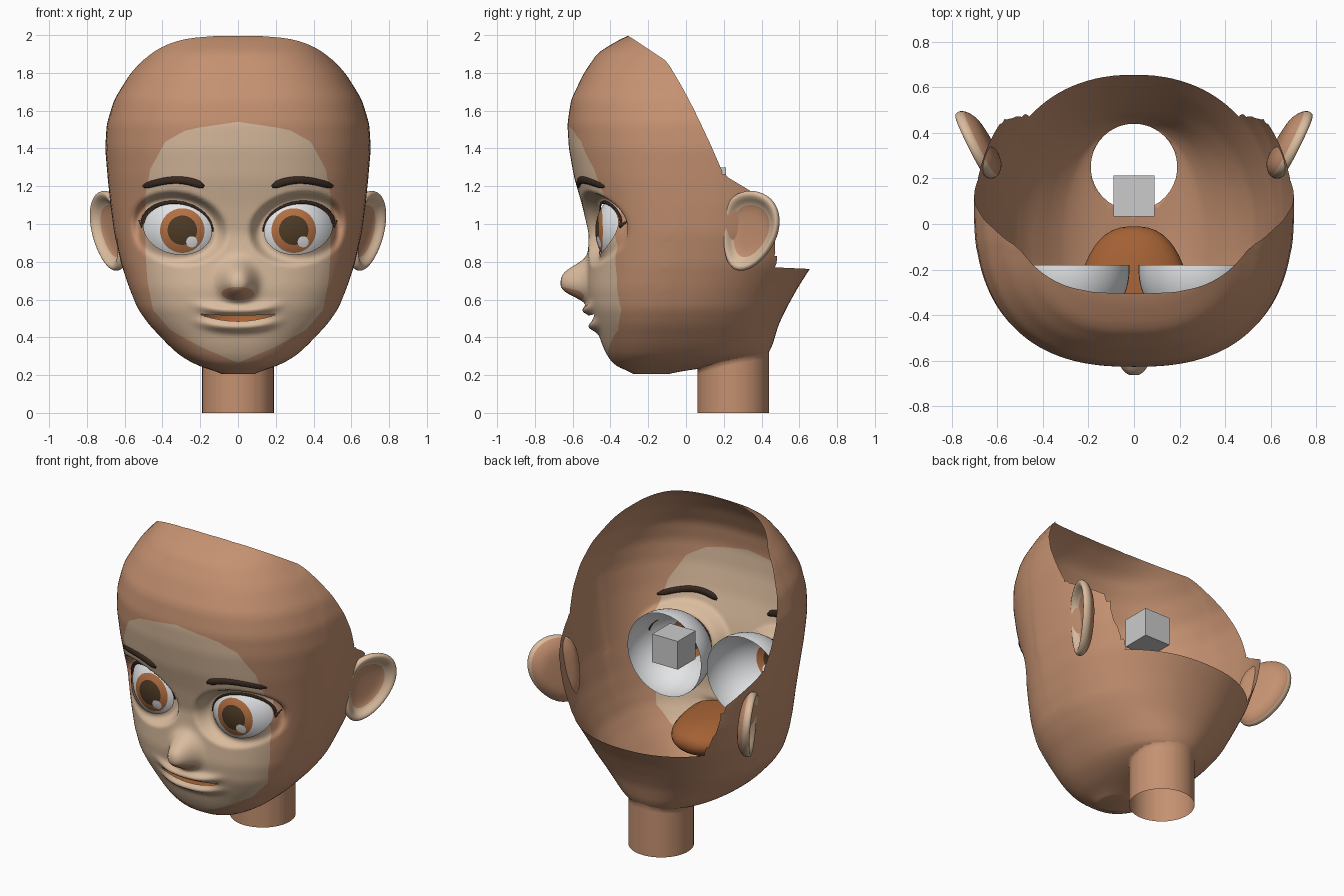
import bpy, bmesh, math
from mathutils import Vector
from mathutils.bvhtree import BVHTree

if "Cube" in bpy.data.objects:
    bpy.data.objects.remove(bpy.data.objects["Cube"])


def material(name, r, g, b):
    m = bpy.data.materials.new(name)
    m.diffuse_color = (r, g, b, 1)
    m.use_nodes = True
    m.node_tree.nodes["Principled BSDF"].inputs["Base Color"].default_value = m.diffuse_color
    return m


SKIN = material("brown_skin", .56, .285, .165)
PALE = material("pale_skin", .70, .50, .34)
WHITE = material("eye_white", .84, .85, .87)
IRIS = material("iris_orange", .45, .16, .055)
PUPIL = material("pupil_brown", .075, .042, .018)
HAIR = material("brow_brown", .04, .022, .014)
MOUTH = material("mouth_brown", .37, .12, .035)
GREY = material("grey", .6, .6, .6)


def finish(name, bm, mats, smooth=True):
    bmesh.ops.recalc_face_normals(bm, faces=bm.faces)
    for f in bm.faces:
        f.smooth = smooth
    me = bpy.data.meshes.new(name)
    bm.to_mesh(me)
    bm.free()
    for m in mats:
        me.materials.append(m)
    ob = bpy.data.objects.new(name, me)
    bpy.context.collection.objects.link(ob)
    return ob


def lerp(table, t):
    """Linear lookup in rows (t, a, b, ...)."""
    t = min(max(t, table[0][0]), table[-1][0])
    for p, q in zip(table, table[1:]):
        if t <= q[0]:
            k = (t - p[0]) / (q[0] - p[0])
            return [a + (b - a) * k for a, b in zip(p[1:], q[1:])]


def loft(bm, rings, cap0=True, cap1=True):
    """Skin closed rings of points; returns the faces of each band."""
    vs = [[bm.verts.new(p) for p in r] for r in rings]
    n = len(vs[0])
    bands = [[bm.faces.new((a[i], a[(i + 1) % n], b[(i + 1) % n], b[i])) for i in range(n)]
             for a, b in zip(vs, vs[1:])]
    if cap0:
        bm.faces.new(vs[0])
    if cap1:
        bm.faces.new(vs[-1])
    return bands


def cut(bm, f):
    """Cut the line f = 0 into the mesh."""
    new = []
    for e in list(bm.edges):
        a, b = f(e.verts[0].co), f(e.verts[1].co)
        if a * b < 0:
            new.append(bmesh.utils.edge_split(e, e.verts[0], a / (a - b))[1])
    bmesh.ops.connect_verts(bm, verts=new)


def delete_where(bm, f):
    bad = [x for x in bm.faces if f(x.calc_center_median()) < 0]
    bmesh.ops.delete(bm, geom=bad, context='FACES')


# ---- regions on the head (negative = inside) ----
EX, EY, EZ = .28, -.20, .965          # eyeball centre
MASK = [(0, -.6), (.265, 0), (.35, .2), (.44, .36), (.545, .45), (.7, .48), (.86, .49), (1.15, .49),
        (1.29, .465), (1.435, .385), (1.5, .27), (1.53, .08), (1.54, 0), (2.1, -3)]
RIM = [(-.31, 2.0), (-.1, 1.86), (0, 1.69), (.1, 1.49), (.2, 1.26), (.35, 1.17), (.45, 1.1),
       (.48, .77), (.7, .76)]


def f_mask(p):
    return max(abs(p.x) - lerp(MASK, p.z)[0], p.y)


def f_nose(p):
    return (p.x / .088) ** 2 + ((p.z - .632) / .036) ** 2 - 1 if p.y < -.3 else 1


def f_eye(p):
    if p.y > -.1:
        return 1
    u = (abs(p.x) - .32) / .18
    return u * u + ((p.z - .975 - .015 * u) / .135) ** 2 - 1


def lip_z(x):
    return .5 + .55 * x * x


def f_mouth(p):
    return abs(p.z - lip_z(p.x)) - .015 * (1 - (p.x / .21) ** 2) if p.y < -.2 else 1


def f_neck(p):
    return math.hypot(p.x, p.y - .25) - .19 if p.z < .55 else 1


def f_open(p):
    return lerp(RIM, p.y)[0] - p.z


def eye_y(x, z):
    d = ((abs(x) - EX) ** 2 + (z - EZ) ** 2) / .26 ** 2
    return EY - .28 * math.sqrt(max(1 - d, .06))


# ---- head shell: rows of z, half width, widest y, front y, back y ----
ROWS = [(.205, .05, -.2, -.25, -.15), (.225, .15, -.18, -.33, 0), (.25, .21, -.15, -.375, .2),
        (.29, .29, -.13, -.41, .42), (.35, .36, -.11, -.44, .455), (.466, .47, -.08, -.48, .49),
        (.55, .53, -.05, -.51, .53), (.66, .575, -.02, -.525, .59), (.785, .617, .02, -.52, .67),
        (.95, .655, .05, -.515, .73), (1.1, .675, .07, -.55, .75), (1.245, .69, .08, -.592, .76),
        (1.4, .703, .09, -.62, .75), (1.53, .695, .09, -.628, .71), (1.66, .655, .07, -.608, .64),
        (1.8, .57, .05, -.54, .5), (1.91, .47, .03, -.465, .36), (2.0, .38, .02, -.31, .2),
        (2.03, .3, .02, -.2, .15)]
rings = []
NR, NC = 150, 160
for i in range(NR + 1):
    z = .205 + 1.82 * (i / NR) ** 1.3
    w, yc, yf, yb = [sum(v) / 5 for v in zip(*(lerp(ROWS, z + d * .012) for d in (-2, -1, 0, 1, 2)))]
    ring = []
    for j in range(NC):
        t = 2 * j / NC - 1
        th = math.copysign(math.pi * (.4 * abs(t) + .6 * t * t), t)
        c, s = math.cos(th), math.sin(th)
        e = 2 / 2.5 if c > 0 else 2 / 2.2
        x = math.copysign(w * abs(s) ** e, s)
        y = yc + (yf - yc if c > 0 else yc - yb) * math.copysign(abs(c) ** e, c)
        if c > 0:
            # nose ball, lips, then lids that hug the eyeballs
            r = math.hypot(x, (z - .69) * (1 if z < .69 else .85))
            y -= .14 * math.exp(-(r / .088) ** 3)
            lx = math.exp(-(x / .19) ** 4)
            dz = z - lip_z(x)
            y -= lx * (.042 * math.exp(-((dz - .04) / .026) ** 2) + .04 * math.exp(-((dz + .045) / .026) ** 2))
            g = f_eye(Vector((x, y, z)))
            if g < 1.2:
                k = min(max(g / 1.2, 0), 1)
                k = k * k * (3 - 2 * k)
                y = (eye_y(x, z) - .014) * (1 - k) + y * k
        ring.append((x, y, z))
    rings.append(ring)
bm = bmesh.new()
loft(bm, rings, True, False)
for f in (f_open, f_neck, f_eye, f_mouth):
    cut(bm, f)
    delete_where(bm, f)
for f in (f_mask, f_nose):
    cut(bm, f)
for f in bm.faces:
    c = f.calc_center_median()
    f.material_index = int(f_mask(c) < 0 and f_nose(c) > 0)
# neck pulled down from the round hole under the head
loop = [e for e in bm.edges if e.is_boundary and all(abs(f_neck(v.co)) < .006 for v in e.verts)]
for drop in (True, False):
    geom = bmesh.ops.extrude_edge_only(bm, edges=loop)["geom"]
    for v in (g for g in geom if isinstance(g, bmesh.types.BMVert)):
        v.co.z = v.co.z - .03 if drop else 0
    loop = [g for g in geom if isinstance(g, bmesh.types.BMEdge)]
surface = BVHTree.FromBMesh(bm)
finish("head", bm, [SKIN, PALE])


# ---- brows and lashes: tapered strands lying on the face ----
def strand(name, pts, mat, side):
    ps = []
    for x, z, r in pts:
        hit = surface.ray_cast(Vector((side * x, -2, z)), Vector((0, 1, 0)))[0]
        y = hit.y if hit and hit.y < -.2 else eye_y(x, z) - .014
        ps.append((Vector((side * x, y, z)), r))
    rings = []
    for i, (p, r) in enumerate(ps):
        t = ps[min(i + 1, len(ps) - 1)][0] - ps[max(i - 1, 0)][0]
        n = Vector((-t.z, 0, t.x)).normalized()
        rings.append([p + n * r * math.cos(a) + Vector((0, .6 * r * math.sin(a), 0))
                      for a in (k * math.pi / 5 for k in range(10))])
    b = bmesh.new()
    loft(b, rings)
    finish(name, b, [mat])


EAR = [(.21, 1.10), (.27, 1.165), (.36, 1.18), (.455, 1.14), (.5, 1.04), (.48, .92), (.41, .815),
       (.33, .755), (.25, .75), (.205, .83), (.2, .96)]
# ear rings: scale, outward offset
EAR_RINGS = [(.55, -.07), (.8, -.055), (1.0, -.025), (1.03, .005), (.95, .025), (.82, .012), (.7, -.02), (.35, -.03)]

for side, tag in ((-1, "left"), (1, "right")):
    brow = []
    for i in range(15):
        t = i / 14
        r = (.023 - .006 * t) * min(1, .35 + 3 * min(t, 1 - t) * 2.5)
        brow.append((.18 + .325 * t, 1.198 + .036 * math.sin(math.pi * t ** .85), r))
    strand(tag + "_eyebrow", brow, HAIR, side)
    lash = []
    for i in range(19):
        t = i / 18
        a = math.pi * (1 - t)
        u = math.cos(a) * 1.04
        lash.append((.32 + .18 * u, .975 + .015 * u + .14 * math.sin(a), .004 + .009 * t))
    lash.append((.525, 1.02, .003))
    strand(tag + "_upper_lashes", lash, HAIR, side)

    # eyeball: open half shell with painted iris, pupil and glint
    b = bmesh.new()
    rings = []
    for i in range(1, 31):
        a = math.radians(94) * i / 30
        rings.append([(side * EX + .26 * math.sin(a) * math.cos(q), EY - .28 * math.cos(a),
                       EZ + .26 * math.sin(a) * math.sin(q)) for q in (k * math.pi / 24 for k in range(48))])
    loft(b, rings, True, False)

    def disc(x, z, r):
        return lambda p: math.hypot(p.x - x, p.z - z) - r if p.y < EY - .05 else 1
    iris, pupil = disc(side * .295, EZ, .118), disc(side * .295, EZ + .002, .078)
    glint = disc(side * .295 + .05, EZ - .06, .03)
    for f in (iris, pupil, glint):
        cut(b, f)
    for f in b.faces:
        c = f.calc_center_median()
        f.material_index = 0 if glint(c) < 0 else 2 if pupil(c) < 0 else 1 if iris(c) < 0 else 0
    finish(tag + "_eyeball", b, [WHITE, IRIS, PUPIL])

    # ear: cupped disc turned outwards and forwards
    b = bmesh.new()
    rings = []
    for k, off in EAR_RINGS:
        ring = []
        for y, z in EAR:
            y, z = .33 + (y - .33) * k, .96 + (z - .96) * k
            x = .625 + (y - .21) * .5 + .09 * (z - .96) + .9 * off
            ring.append((side * x, y - .35 * off, z))
        rings.append(ring)
    for i, band in enumerate(loft(b, rings)):
        for f in band:
            f.material_index = int(2 <= i <= 5)
    ear = finish(tag + "_ear", b, [SKIN, PALE])
    ear.modifiers.new("smooth", 'SUBSURF').levels = 2
    ear.modifiers["smooth"].render_levels = 2

# ---- mouth bag behind the lips ----
b = bmesh.new()
rings = []
for i in range(13):
    a = math.pi / 2 * (1 - i / 12 * .97)
    s = math.sin(a) ** .8
    rings.append([(.255 * s * math.cos(q), -.42 + .41 * math.cos(a), .52 + .125 * s * math.sin(q))
                  for q in (k * math.pi / 12 for k in range(24))])
loft(b, rings, False, True)
finish("mouth_bag", b, [MOUTH])

# ---- small block inside the head ----
b = bmesh.new()
bmesh.ops.create_cube(b, size=.18)
finish("inner_block", b, [GREY], False).location = (0, .122, 1.21)
